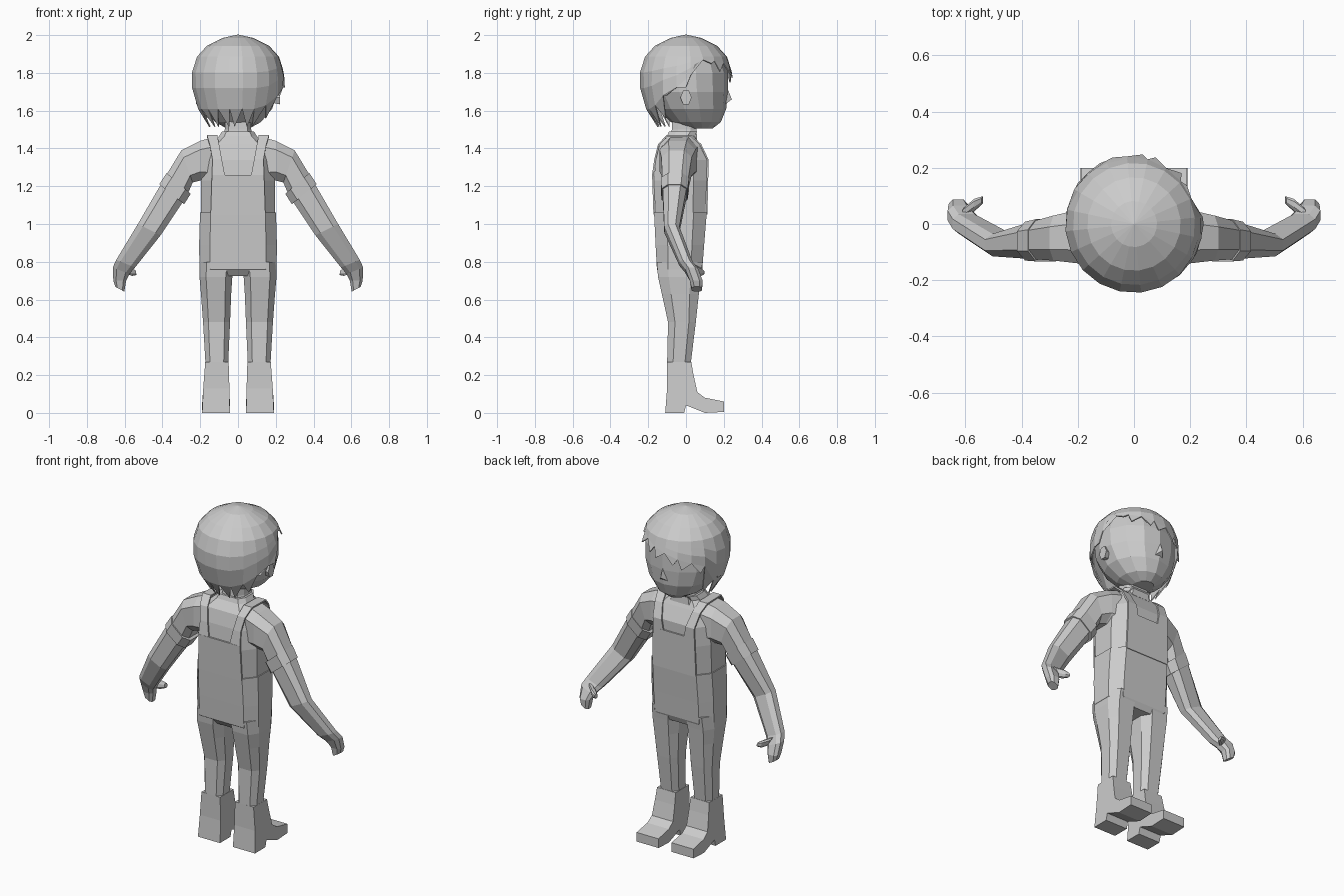
import bpy
import math
from mathutils import Vector

if "Cube" in bpy.data.objects:
    bpy.data.objects.remove(bpy.data.objects["Cube"])

GREY = bpy.data.materials.new("plain_grey")
GREY.diffuse_color = (0.6, 0.6, 0.6, 1)
GREY.use_nodes = True
GREY.node_tree.nodes["Principled BSDF"].inputs["Base Color"].default_value = GREY.diffuse_color


def make(name, verts, faces, mirror=False, thick=0):
    me = bpy.data.meshes.new(name)
    me.from_pydata([tuple(v) for v in verts], [], faces)
    me.materials.append(GREY)
    ob = bpy.data.objects.new(name, me)
    bpy.context.collection.objects.link(ob)
    if thick:
        s = ob.modifiers.new("Thickness", "SOLIDIFY")
        s.thickness = thick
        s.offset = 0
    if mirror:
        ob.modifiers.new("Mirror", "MIRROR")
    return ob


def loft(name, rings, mirror=False):
    """Skin a list of equal rings and cap both ends."""
    n = len(rings[0])
    verts = [v for r in rings for v in r]
    faces = [(k * n + i, k * n + (i + 1) % n, (k + 1) * n + (i + 1) % n, (k + 1) * n + i)
             for k in range(len(rings) - 1) for i in range(n)]
    faces.append(tuple(reversed(range(n))))
    faces.append(tuple(range((len(rings) - 1) * n, len(rings) * n)))
    return make(name, verts, faces, mirror)


def corner_cut(a, b, y0, y1, cu, cv):
    """Chamfered rectangle between points a and b (x, z), and depths y0 to y1."""
    uv = [(cu, 0), (1 - cu, 0), (1, cv), (1, 1 - cv), (1 - cu, 1), (cu, 1), (0, 1 - cv), (0, cv)]
    return [Vector((a[0] + (b[0] - a[0]) * u, y0 + (y1 - y0) * v, a[1] + (b[1] - a[1]) * u))
            for u, v in uv]


def body_ring(z, w, y0, y1, grow=0):
    w, y0, y1 = w + grow, y0 - grow, y1 + grow
    return corner_cut((-w, z), (w, z), y0, y1, 0.14, 0.25)


# Shirt and neck
loft("shirt", [body_ring(*r) for r in (
    (1.0, .195, -.16, .10), (1.23, .195, -.17, .11), (1.34, .18, -.16, .11),
    (1.42, .155, -.14, .07), (1.465, .10, -.10, .045), (1.49, .085, -.09, .06))])
loft("neck", [body_ring(*r) for r in (
    (1.44, .085, -.085, .06), (1.5, .07, -.075, .055), (1.58, .07, -.07, .06))])

# Overalls: trunk, bib panels, straps
loft("overalls_trunk", [body_ring(*r, grow=.006) for r in (
    (.725, .15, -.12, .065), (.76, .198, -.148, .08), (.89, .2, -.155, .09), (1.06, .195, -.163, .104))])


def strip(name, rows):
    verts = [p for xi, xo, y, z in rows for p in ((xi, y, z), (xo, y, z))]
    faces = [(2 * i, 2 * i + 1, 2 * i + 3, 2 * i + 2) for i in range(len(rows) - 1)]
    make(name, verts, faces, True, .009)


strip("back_bib", [(0, .145, -.168, 1.05), (0, .138, -.175, 1.26)])
strip("front_bib", [(0, .145, .109, 1.05), (0, .138, .114, 1.28)])
strip("strap", [(.07, .138, -.175, 1.26), (.085, .135, -.164, 1.34), (.10, .15, -.144, 1.42),
                (.11, .165, -.1, 1.468), (.11, .165, .03, 1.465), (.10, .15, .077, 1.42),
                (.08, .138, .115, 1.34), (.07, .138, .114, 1.28)])

# Trouser legs
loft("trouser_leg", [corner_cut((x0, z), (x1, z), y0, y1, .2, .25) for z, x0, x1, y0, y1 in (
    (.26, .052, .172, -.10, .025), (.48, .042, .185, -.095, .052),
    (.63, .036, .196, -.128, .068), (.72, .03, .204, -.148, .078), (.80, .02, .202, -.155, .088))], True)

# Boots from a side profile, narrower toward the ankle
side = [(-.11, 0), (-.01, 0), (0, .04), (.1, 0), (.2, .005), (.2, .06), (.1, .08),
        (.06, .11), (.04, .2), (.028, .27), (-.1, .27), (-.1, .13)]
loft("boot", [[Vector((x + s * max(0, z - .05) * .075, y, z)) for y, z in side]
              for x, s in ((.043, .4), (.19, -1))], True)

# Arms and hands, each ring from its upper point to its lower point
loft("arm", [corner_cut((a, b), (c, d), y0, y1, .22, .25) for a, b, c, d, y0, y1 in (
    (.13, 1.46, .16, 1.22, -.13, .06), (.20, 1.44, .20, 1.23, -.14, .05),
    (.30, 1.39, .24, 1.22, -.13, .03), (.385, 1.25, .27, 1.15, -.125, .01),
    (.53, 1.0, .41, .94, -.115, -.035), (.645, .81, .545, .77, -.035, .035),
    (.663, .77, .575, .735, -.005, .065), (.66, .70, .592, .70, .02, .088),
    (.65, .668, .602, .642, .03, .085))], True)
loft("sleeve_cuff", [corner_cut((a, b), (c, d), y0, y1, .22, .25) for a, b, c, d, y0, y1 in (
    (.378, 1.27, .25, 1.16, -.133, .017), (.417, 1.21, .285, 1.105, -.13, .008))], True)
loft("thumb", [corner_cut((a, b), (c, d), y0, y1, .25, .25) for a, b, c, d, y0, y1 in (
    (.61, .785, .585, .735, .02, .06), (.57, .77, .56, .725, .05, .09),
    (.542, .755, .537, .73, .072, .098))], True)

# Head: lofted ovals
def oval(z, w, y0, y1, n=14):
    return [Vector((w * math.sin(2 * math.pi * i / n),
                    (y0 + y1) / 2 - (y1 - y0) / 2 * math.cos(2 * math.pi * i / n), z)) for i in range(n)]


loft("head", [oval(*r) for r in (
    (1.505, .06, .0, .14), (1.54, .125, -.08, .185), (1.61, .185, -.15, .213), (1.70, .218, -.2, .222),
    (1.80, .22, -.215, .222), (1.88, .195, -.19, .195), (1.94, .14, -.14, .14))])

# Nose
make("nose", [(-.025, .21, 1.635), (.025, .21, 1.635), (0, .21, 1.74), (0, .243, 1.66)],
     [(0, 1, 3), (1, 2, 3), (2, 0, 3), (0, 2, 1)])

# Ears
loft("ear", [[Vector((x, .0 + r * math.cos(a), 1.67 + 1.4 * r * math.sin(a)))
              for a in (i * math.pi / 3 for i in range(6))] for x, r in ((.19, .025), (.222, .03))], True)


# Hair: shell following a rounded outline, its hem set by the angle round the head
def lookup(table, t):
    for (a, p), (b, q) in zip(table, table[1:]):
        if t <= b:
            return p + (q - p) * (t - a) / (b - a)
    return table[-1][1]


OUTLINE = [(1.48, .125), (1.53, .155), (1.60, .205), (1.68, .24), (1.80, .243),
           (1.885, .215), (1.945, .16), (1.98, .09), (2.0, 0)]
HEM = [(0, 1.74), (30, 1.78), (60, 1.82), (90, 1.85), (120, 1.87), (135, 1.865), (142, 1.80), (150, 1.75),
       (180, 1.68), (205, 1.61), (335, 1.61), (360, 1.68), (380, 1.72), (400, 1.74)]
N, STEPS = 20, (0, .3, .6, 1)


def hair_point(deg, z, out=0):
    r = lookup(OUTLINE, z) + out
    # angle runs from the -x front quarter, across the face, round the back
    a = math.radians(150 - deg)
    return Vector((r * math.cos(a), r * math.sin(a), z))


verts, faces = [(0, 0, 2.0)], []
for i in range(N):
    deg = i * 360 / N - 30 + 30
    hem = lookup(HEM, deg)
    levels = [1.982, 1.94] + [1.885 + (hem - 1.885) * s for s in STEPS]
    verts += [hair_point(deg, z) for z in levels]
M = 2 + len(STEPS)
for i in range(N):
    j = (i + 1) % N
    a, b = 1 + i * M, 1 + j * M
    faces.append((0, b, a))
    faces += [(a + k, b + k, b + k + 1, a + k + 1) for k in range(M - 1)]
    # Pointed lock hanging below each hem edge
    mid = (i + .5) * 360 / N
    hem = lookup(HEM, mid)
    back = 180 < mid < 355
    drop = .095 if back else .05
    if 115 < mid < 180:
        drop = .02
    verts_tip = hair_point(mid + (4 if i % 2 else -3), hem - drop, .004)
    verts.append(verts_tip)
    faces.append((a + M - 1, b + M - 1, -1 - i))
# Resolve the lock tips, stored after the shell points
shell, tips = verts[:1 + N * M], verts[1 + N * M:]
faces = [tuple(1 + N * M + (-1 - f) if f < 0 else f for f in fc) for fc in faces]
make("hair", shell + tips, faces, False, .006)
